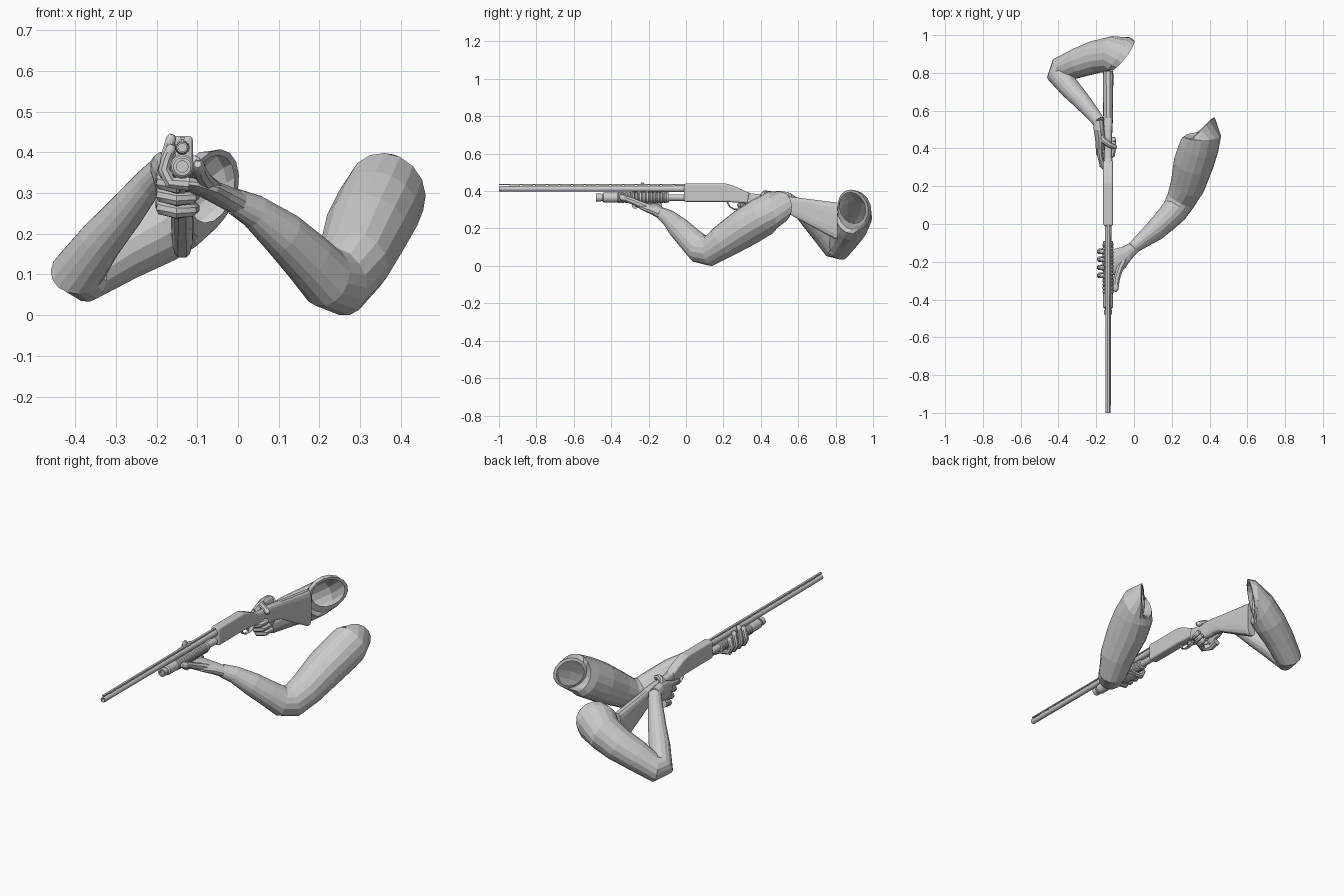
import bpy, bmesh, math
from mathutils import Vector

GX = -0.137  # gun centre line


def spow(a, e):
    return math.copysign(abs(a) ** e, a)


def tube(name, rings, axis, sides=14, power=2, cap0=True, cap1=True, smooth=False):
    """Loft rings (x, y, z, ru, rv[, normal]); ru is measured along 'axis'."""
    bm, loops, axis = bmesh.new(), [], Vector(axis)
    pts = [Vector(r[:3]) for r in rings]
    for i, r in enumerate(rings):
        if len(r) > 5:
            t = Vector(r[5]).normalized()
        else:
            t = Vector()
            if i > 0:
                t += (pts[i] - pts[i - 1]).normalized()
            if i < len(pts) - 1:
                t += (pts[i + 1] - pts[i]).normalized()
            t.normalize()
        u = (axis - t * axis.dot(t)).normalized()
        v = t.cross(u)
        loop = []
        for k in range(sides):
            a = math.tau * (k + 0.5) / sides
            loop.append(bm.verts.new(pts[i] + u * r[3] * spow(math.cos(a), 2 / power)
                                     + v * r[4] * spow(math.sin(a), 2 / power)))
        loops.append(loop)
    for a, b in zip(loops, loops[1:]):
        for k in range(sides):
            j = (k + 1) % sides
            bm.faces.new((a[k], a[j], b[j], b[k]))
    if cap0:
        bm.faces.new(loops[0][::-1])
    if cap1:
        bm.faces.new(loops[-1])
    bmesh.ops.recalc_face_normals(bm, faces=bm.faces)
    return finish(name, bm, smooth)


def finish(name, bm, smooth=False):
    me = bpy.data.meshes.new(name)
    bm.to_mesh(me)
    bm.free()
    ob = bpy.data.objects.new(name, me)
    bpy.context.collection.objects.link(ob)
    if smooth:
        bpy.context.view_layer.objects.active = ob
        ob.select_set(True)
        bpy.ops.object.shade_smooth_by_angle(angle=math.radians(40))
        ob.select_set(False)
    return ob


def lathe(name, z, profile, sides=20):
    """Turned part along y from (y, radius) pairs."""
    return tube(name, [(GX, y, z, r, r, (0, 1, 0)) for y, r in profile], (1, 0, 0), sides, smooth=True)


def box(name, y0, y1, z0, z1, w, x=GX):
    bm = bmesh.new()
    bmesh.ops.create_cube(bm, size=1)
    for v in bm.verts:
        v.co = (x + v.co.x * w, (y0 + y1) / 2 + v.co.y * (y1 - y0), (z0 + z1) / 2 + v.co.z * (z1 - z0))
    return finish(name, bm)


def finger(name, pts, r, axis=(0.1, 0.2, 1)):
    """Rounded finger with slight knuckles along a few points."""
    p = [Vector(q) for q in pts]
    rings = []
    d1 = (p[-1] - p[-2]).normalized()
    for i, q in enumerate(p):
        s = r * (1.08 - 0.25 * i / (len(p) - 1))
        rings.append((*q, s, s))
        if i < len(p) - 1:
            rings.append((*q.lerp(p[i + 1], 0.5), s * 0.93, s * 0.93))
    rings.append((*(p[-1] + d1 * r * 0.6), r * 0.45, r * 0.45))
    return tube(name, rings, axis, 8, smooth=True)


# barrel with hollow muzzle, magazine tube and its cap
lathe("barrel", 0.412, [(0.0, 0.018), (-0.1, 0.016), (-1, 0.014), (-1, 0.010), (-0.9, 0.010)])
lathe("magazine_tube", 0.365, [(0, 0.018), (-0.455, 0.018), (-0.455, 0.022), (-0.48, 0.022),
                               (-0.48, 0.014), (-0.47, 0.014)])
# ribbed sliding fore-end
prof = [(-0.447, 0.02), (-0.44, 0.027), (-0.37, 0.027)]
for i in range(14):
    y = -0.365 + i * 0.019
    prof += [(y, 0.027), (y + 0.003, 0.030), (y + 0.012, 0.030), (y + 0.015, 0.027)]
prof += [(-0.092, 0.027), (-0.09, 0.018)]
lathe("fore_end", 0.365, prof, 16)

# raised sighting rib on posts
box("sight_rib", -1, 0, 0.432, 0.438, 0.012)
for i in range(14):
    y = -0.915 + i * 0.068
    box("rib_post", y - 0.028, y + 0.028, 0.422, 0.434, 0.006)

# receiver: side outline extruded and bevelled
outline = [(-0.01, 0.342), (-0.01, 0.440), (0.215, 0.440), (0.25, 0.43), (0.30, 0.408),
           (0.34, 0.388), (0.33, 0.335), (0.22, 0.342)]
bm = bmesh.new()
face = bm.faces.new([bm.verts.new((GX - 0.026, y, z)) for y, z in outline])
ext = bmesh.ops.extrude_face_region(bm, geom=[face])
for g in ext["geom"]:
    if isinstance(g, bmesh.types.BMVert):
        g.co.x += 0.052
bmesh.ops.recalc_face_normals(bm, faces=bm.faces)
rec = finish("receiver", bm)
bev = rec.modifiers.new("bevel", "BEVEL")
bev.width, bev.segments = 0.010, 3

# shoulder stock: (y, top, bottom, half width)
stock = [(0.31, 0.402, 0.335, 0.024), (0.35, 0.388, 0.315, 0.022), (0.40, 0.382, 0.295, 0.021),
         (0.46, 0.384, 0.285, 0.021), (0.50, 0.380, 0.285, 0.023), (0.56, 0.370, 0.272, 0.026),
         (0.79, 0.342, 0.145, 0.028), (0.81, 0.340, 0.140, 0.027)]
tube("stock", [(GX, y, (a + b) / 2, w, (a - b) / 2, (0, 1, 0)) for y, a, b, w in stock],
     (1, 0, 0), 16, power=3.2)

# trigger and guard
guard = [(0.22, 0.342), (0.235, 0.315), (0.26, 0.302), (0.30, 0.302), (0.325, 0.315), (0.335, 0.335)]
tube("trigger_guard", [(GX, y, z, 0.009, 0.004) for y, z in guard], (1, 0, 0), 8)
tube("trigger", [(GX, y, z, 0.004, 0.005) for y, z in [(0.285, 0.342), (0.29, 0.325), (0.28, 0.31)]],
     (1, 0, 0), 6)

# supporting arm: wrist, forearm, elbow, upper arm, open shoulder end
end = (-0.7, 0.7, -0.02)
tube("left_arm", [
    (-0.01, -0.13, 0.28, 0.030, 0.034), (0.04, -0.09, 0.255, 0.040, 0.044),
    (0.11, -0.035, 0.20, 0.055, 0.060), (0.172, 0.025, 0.14, 0.064, 0.068),
    (0.216, 0.072, 0.092, 0.070, 0.078), (0.248, 0.125, 0.082, 0.076, 0.086),
    (0.283, 0.20, 0.130, 0.092, 0.090), (0.315, 0.32, 0.208, 0.108, 0.102),
    (0.345, 0.41, 0.264, 0.105, 0.105), (0.364, 0.465, 0.300, 0.094, 0.104, (0, 0.9, 0.2)),
    (0.366, 0.505, 0.314, 0.084, 0.088, end), (0.362, 0.508, 0.314, 0.070, 0.072, end)],
    (0.13, -0.08, 0.07), 16, cap1=False)
# trigger arm
end = (0.78, -0.6, -0.22)
tube("right_arm", [
    (-0.185, 0.54, 0.365, 0.030, 0.033), (-0.22, 0.585, 0.325, 0.037, 0.038),
    (-0.28, 0.655, 0.25, 0.047, 0.047), (-0.34, 0.72, 0.18, 0.055, 0.055),
    (-0.392, 0.782, 0.110, 0.064, 0.070), (-0.376, 0.818, 0.104, 0.070, 0.078),
    (-0.29, 0.855, 0.16, 0.080, 0.080), (-0.20, 0.885, 0.21, 0.088, 0.088),
    (-0.13, 0.90, 0.258, 0.092, 0.096, (0.85, -0.1, 0.3)),
    (-0.085, 0.90, 0.298, 0.106, 0.108, (0.78, -0.5, -0.05)),
    (-0.062, 0.893, 0.310, 0.100, 0.102, end), (-0.064, 0.890, 0.310, 0.085, 0.088, end)],
    Vector((-0.2, 0.28, -0.25)).cross(Vector((0.33, 0.09, 0.2))), 16, cap1=False)

# left hand cradling the fore-end
tube("left_palm", [(0.0, -0.125, 0.275, 0.032, 0.030), (-0.04, -0.155, 0.295, 0.042, 0.028),
                   (-0.08, -0.185, 0.312, 0.062, 0.023), (-0.12, -0.205, 0.322, 0.070, 0.017),
                   (-0.145, -0.21, 0.325, 0.066, 0.012)], (0.3, -1, 0), 12)
for y, top in [(-0.145, 0.395), (-0.187, 0.415), (-0.23, 0.435), (-0.272, 0.41)]:
    finger("left_finger", [(-0.12, y, 0.322), (-0.166, y, 0.326), (-0.182, y, 0.358),
                           (-0.175, y, (0.358 + top) / 2), (-0.164, y - 0.003, top)], 0.016, (0, 1, 0))
finger("left_thumb", [(-0.045, -0.17, 0.30), (-0.075, -0.235, 0.325), (-0.093, -0.295, 0.35),
                      (-0.098, -0.345, 0.367)], 0.020)

# right hand around the grip
tube("right_palm", [(-0.19, 0.55, 0.365, 0.030, 0.028), (-0.187, 0.505, 0.363, 0.040, 0.028),
                    (-0.180, 0.46, 0.345, 0.054, 0.028), (-0.180, 0.41, 0.328, 0.054, 0.022)],
     (0, 0.2, 1), 12)
for i in range(3):
    z, y = 0.335 - 0.031 * i, 0.022 * i
    finger("right_finger", [(-0.185, 0.42 + y, z), (-0.185, 0.375 + y, z - 0.01),
                            (-0.150, 0.345 + y, z - 0.02), (-0.115, 0.365 + y, z - 0.015),
                            (-0.108, 0.405 + y, z - 0.01)], 0.018)
finger("trigger_finger", [(-0.18, 0.42, 0.36), (-0.18, 0.365, 0.35), (-0.168, 0.31, 0.335),
                          (-0.145, 0.285, 0.325)], 0.016)
finger("right_thumb", [(-0.185, 0.49, 0.372), (-0.165, 0.445, 0.385), (-0.13, 0.42, 0.388),
                       (-0.102, 0.408, 0.376)], 0.017)
